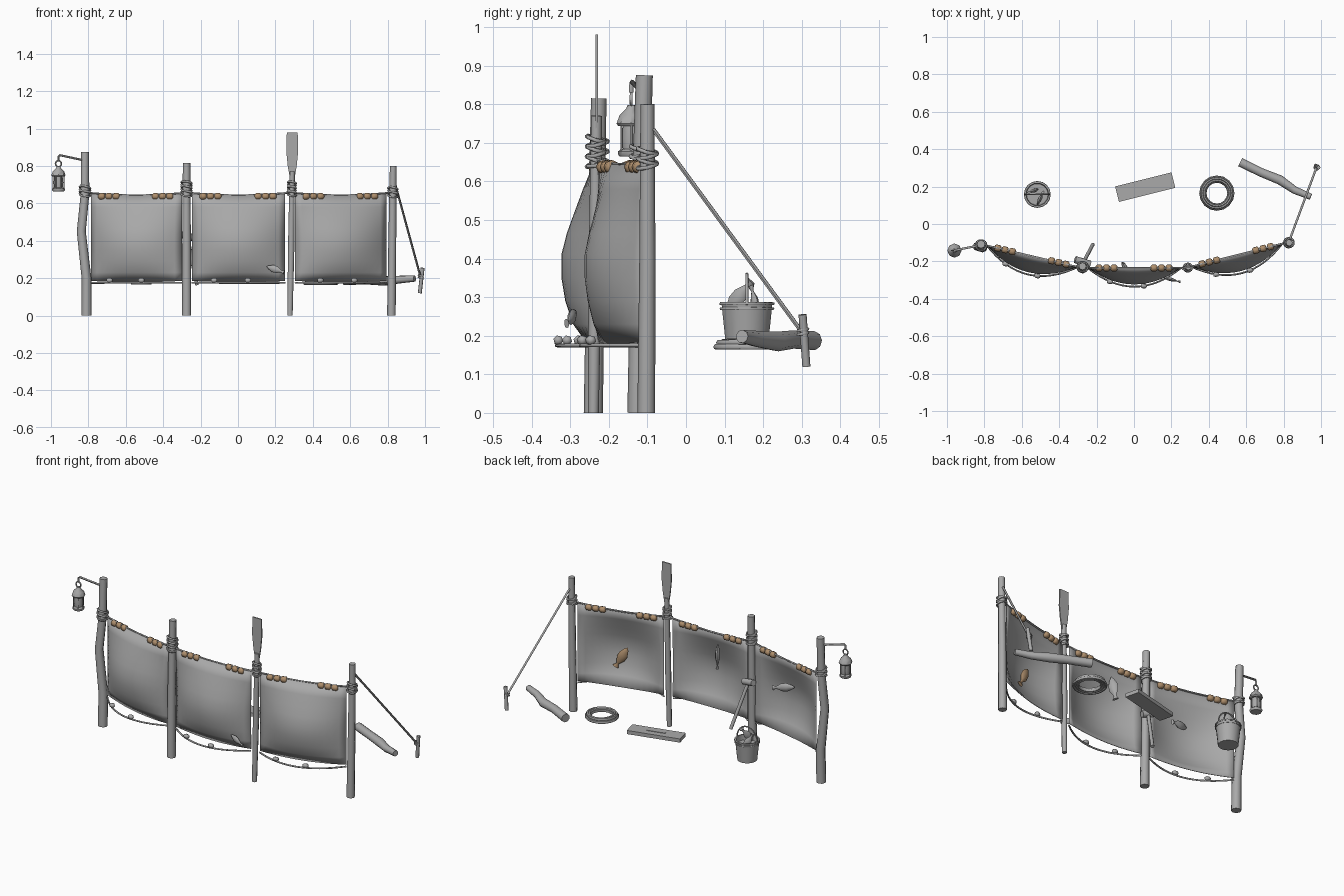
import bpy, bmesh, math
from mathutils import Vector, Matrix, Euler

if "Cube" in bpy.data.objects:
    bpy.data.objects.remove(bpy.data.objects["Cube"], do_unlink=True)


def material(name, color):
    m = bpy.data.materials.new(name)
    m.use_nodes = True
    m.diffuse_color = (*color, 1)
    m.node_tree.nodes["Principled BSDF"].inputs["Base Color"].default_value = (*color, 1)
    return m


GRAY = material("weathered gray", (0.4, 0.4, 0.4))
TAN = material("cork tan", (0.42, 0.27, 0.15))


def finish(name, bm, mat=GRAY, angle=60):
    bmesh.ops.recalc_face_normals(bm, faces=bm.faces)
    mesh = bpy.data.meshes.new(name)
    bm.to_mesh(mesh)
    bm.free()
    mesh.materials.append(mat)
    ob = bpy.data.objects.new(name, mesh)
    bpy.context.collection.objects.link(ob)
    bpy.ops.object.select_all(action="DESELECT")
    ob.select_set(True)
    bpy.context.view_layer.objects.active = ob
    bpy.ops.object.shade_smooth_by_angle(angle=math.radians(angle))
    return ob


def add_tube(bm, pts, radii, sides=8, closed=False):
    """Sweep a round section along a path."""
    pts = [Vector(p) for p in pts]
    n = len(pts)
    if not isinstance(radii, (list, tuple)):
        radii = [radii] * n
    rings = []
    ref = None
    for i, p in enumerate(pts):
        if closed:
            d = pts[(i + 1) % n] - pts[i - 1]
        else:
            d = pts[min(i + 1, n - 1)] - pts[max(i - 1, 0)]
        d.normalize()
        if ref is None:
            ref = d.orthogonal()
        ref = (ref - d * ref.dot(d)).normalized()
        side = d.cross(ref)
        rings.append([bm.verts.new(p + radii[i] * (math.cos(a) * ref + math.sin(a) * side))
                      for a in (math.tau * k / sides for k in range(sides))])
    for i in range(n if closed else n - 1):
        a, b = rings[i], rings[(i + 1) % n]
        for k in range(sides):
            j = (k + 1) % sides
            bm.faces.new((a[k], a[j], b[j], b[k]))
    if not closed:
        bm.faces.new(rings[0])
        bm.faces.new(rings[-1])


def tube(name, pts, radii, sides=8, mat=GRAY):
    bm = bmesh.new()
    add_tube(bm, pts, radii, sides)
    return finish(name, bm, mat)


def circle(center, r, tilt=(0, 0, 0), n=16):
    rot = Euler(tilt).to_matrix()
    return [Vector(center) + rot @ Vector((r * math.cos(a), r * math.sin(a), 0))
            for a in (math.tau * k / n for k in range(n))]


def rings(name, specs, wire):
    """Several closed hoops as one object."""
    bm = bmesh.new()
    for center, r, tilt in specs:
        add_tube(bm, circle(center, r, tilt), wire, 6, True)
    return finish(name, bm)


def lathe(name, center, profile, sides=12, angle=40):
    """Turn a radius/height profile about the vertical."""
    bm = bmesh.new()
    loops = [[bm.verts.new(v) for v in circle((center[0], center[1], z), r, n=sides)]
             for r, z in profile]
    for a, b in zip(loops, loops[1:]):
        for k in range(sides):
            j = (k + 1) % sides
            bm.faces.new((a[k], a[j], b[j], b[k]))
    bm.faces.new(loops[0])
    bm.faces.new(loops[-1])
    return finish(name, bm, angle=angle)


def fish(name, loc, rot, length, mat=GRAY):
    bm = bmesh.new()
    shape = ((-.5, .02), (-.38, .1), (-.15, .19), (.08, .18), (.3, .07), (.36, .05), (.5, .13))
    add_tube(bm, [(u * length, 0, 0) for u, r in shape], [r * length for u, r in shape])
    bmesh.ops.scale(bm, vec=(1, .5, 1), verts=bm.verts)
    bm.transform(Matrix.Translation(loc) @ Euler([math.radians(a) for a in rot]).to_matrix().to_4x4())
    return finish(name, bm, mat)


# Posts and the oar that serves as one of them
tube("bent_post", [(-.81, -.125, 0), (-.81, -.122, .2), (-.838, -.12, .45),
                   (-.818, -.115, .65), (-.818, -.108, .875)], [.027, .026, .024, .023, .022])
tube("middle_post", [(-.275, -.24, 0), (-.275, -.235, .4), (-.275, -.226, .815)], [.025, .023, .02])
tube("end_post", [(.82, -.103, 0), (.825, -.1, .4), (.83, -.1, .8)], [.023, .021, .018])
tube("oar_shaft", [(.278, -.24, 0), (.284, -.236, .35), (.29, -.232, .77)], [.014, .017, .014])
bm = bmesh.new()
outline = ((.012, .73), (.024, .8), (.032, .88), (.029, .98))
edge = [(.29 + w, z) for w, z in outline] + [(.29 - w, z) for w, z in reversed(outline)]
face = bm.faces.new([bm.verts.new((x, -.235, z)) for x, z in edge])
moved = bmesh.ops.extrude_face_region(bm, geom=[face])["geom"]
bmesh.ops.translate(bm, vec=(0, .007, 0), verts=[v for v in moved if isinstance(v, bmesh.types.BMVert)])
finish("oar_blade", bm, angle=30)

# Rope lashings round each post
for name, x, y, z, r, count in (("bent_post", -.818, -.115, .645, .029, 4), ("middle_post", -.275, -.23, .645, .028, 6),
                                ("oar", .288, -.233, .645, .022, 6), ("end_post", .828, -.1, .64, .026, 4)):
    rings(name + "_lashing", [((x, y, z + .013 * i), r, (.25 * (-1) ** i, .15, 0))
                              for i in range(count)], .0055)

# Three billowing cloths, each with float line and weighted foot rope
billow = ((.185, .02), (.23, .058), (.29, .078), (.35, .088), (.41, .088),
          (.465, .074), (.515, .056), (.58, .032), (.65, .006))
panels = (("right", (-.787, -.115), (-.3, -.23)), ("centre", (-.247, -.235), (.252, -.235)),
          ("left", (.305, -.228), (.793, -.105)))
for name, start, end in panels:
    a, b = Vector((*start, 0)), Vector((*end, 0))
    along = (b - a).normalized()
    out = Vector((along.y, -along.x, 0))

    def spot(u, bulge, z):
        return a.lerp(b, u) + out * bulge * 4 * u * (1 - u) + Vector((0, 0, z))

    bm = bmesh.new()
    cols = 14
    grid = [[bm.verts.new(spot(i / cols, d, z - (.007 * math.sin(math.pi * i / cols)
                                                 if z in (.185, .65) else 0)))
             for i in range(cols + 1)] for z, d in billow]
    for lo, hi in zip(grid, grid[1:]):
        for i in range(cols):
            bm.faces.new((lo[i], lo[i + 1], hi[i + 1], hi[i]))
    cloth = finish(name + "_cloth", bm)
    thick = cloth.modifiers.new("thickness", "SOLIDIFY")
    thick.thickness = .003

    tube(name + "_head_rope", [spot(u / 10, 0, .655 - .012 * math.sin(math.pi * u / 10))
                               for u in range(-1, 12)], .005, 6)
    tube(name + "_foot_rope", [spot(u / 16, .1, .175) for u in range(17)], .005, 6)

    # Cork floats in two groups of three
    for g, u in enumerate((.2, .79)):
        for k in (-1, 0, 1):
            c = spot(u + k * .08, 0, .637)
            half = along * .018
            tube(f"{name}_float_{g}_{k + 1}", [c - half, c - half * .6, c + half * .6, c + half],
                 [.01, .018, .018, .01], 8, TAN)
    # Pebble weights
    for k, u in enumerate((.24, .6)):
        c = spot(u, .1, .188)
        half = along * .016
        tube(f"{name}_weight_{k}", [c - half, c - half * .5, c + half * .5, c + half],
             [.007, .013, .013, .007], 6)

# Fish caught along the cloths
fish("left_fish", (.578, -.215, .342), (0, 60, 15), .14, TAN)
fish("centre_fish", (-.05, -.228, .51), (0, 80, 120), .14)
fish("right_fish", (-.496, -.217, .447), (0, 10, 15), .13)
fish("front_fish", (.2, -.297, .247), (0, 18, -15), .1)

# Guy line, stake and log
tube("guy_line", [(.832, -.085, .735), (.975, .3, .21)], .006, 6)
rings("stake_knot", [((.977, .303, .205 + .01 * i), .013, (.2, 0, 0)) for i in range(2)], .004)
tube("stake", [(.972, .312, .12), (.987, .302, .255)], .0105)
tube("log", [(.568, .33, .187), (.68, .275, .19), (.78, .235, .185), (.86, .18, .192), (.945, .145, .198)],
     [.025, .024, .026, .021, .017], 9)

# Mallet leaning on the middle post
tube("mallet_handle", [(-.22, -.11, .165), (-.272, -.208, .43)], .01)
tube("mallet_head", [(-.315, -.19, .435), (-.235, -.215, .415)], .019)

# Lantern on its bracket
lx, ly = -.96, -.142
tube("lantern_bracket", [(-.815, -.112, .828), (-.955, -.14, .858), (lx, ly, .85), (lx, ly, .83)], .006, 6)
rings("lantern_ring", [((lx, ly, .812), .016, (math.pi / 2, 0, 0))], .004)
lathe("lantern_roof", (lx, ly), ((.034, .744), (.038, .75), (.03, .772), (.013, .788), (.01, .798)), 8)
lathe("lantern_glass", (lx, ly), ((.022, .678), (.026, .71), (.022, .748)), 10)
lathe("lantern_base", (lx, ly), ((.03, .664), (.034, .67), (.034, .678), (.026, .684)), 8)
for k, p in enumerate(circle((lx, ly, .68), .029, n=6)):
    tube(f"lantern_bar_{k}", [p, p + Vector((0, 0, .07))], .003, 6)

# Bucket with hoops, bail and fish
bx, by = -.517, .158
lathe("bucket", (bx, by), ((.055, .165), (.068, .287), (.061, .287), (.058, .255)), 14)
rings("bucket_hoops", [((bx, by, .27), .067, (0, 0, 0)), ((bx, by, .283), .068, (0, 0, 0))], .004)
tube("bucket_bail", [(bx + .068 * math.cos(t), by, .28 + .08 * math.sin(t))
                     for t in (math.pi * k / 12 for k in range(13))], .004, 6)
fish("bucket_fish_front", (bx + .015, by - .022, .3), (0, -50, 65), .11)
fish("bucket_fish_back", (bx - .02, by + .02, .285), (0, -60, 200), .1)

# Rope coil
cx, cy = .443, .165
rings("rope_coil", [((cx, cy, .171), .087, (0, 0, 0)), ((cx, cy, .173), .075, (0, 0, 0)),
                    ((cx, cy, .174), .063, (0, 0, 0)), ((cx, cy, .184), .08, (.03, 0, 0)),
                    ((cx, cy, .184), .069, (0, .03, 0))], .0075)


# Plank with a slim inset plate
def board(name, size, z):
    bm = bmesh.new()
    bmesh.ops.create_cube(bm, size=1)
    bm.transform(Matrix.Translation((.06, .197, z)) @ Matrix.Rotation(math.radians(14), 4, "Z")
                 @ Matrix.Diagonal((*size, 1)))
    finish(name, bm, angle=30)


board("plank", (.31, .085, .022), .18)
board("plank_strip", (.11, .012, .003), .192)
